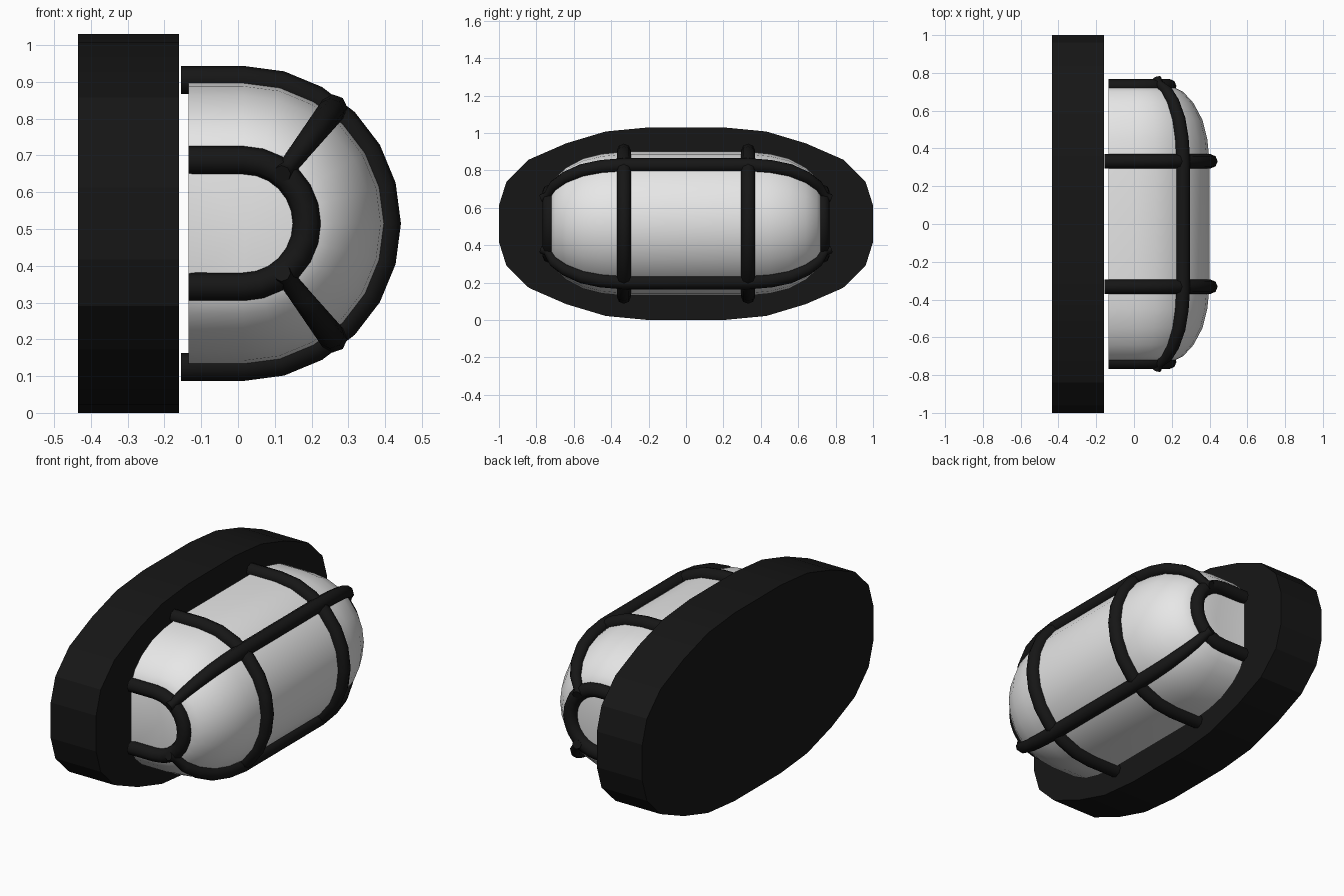
import bpy, bmesh
from math import sin, cos, radians

if "Cube" in bpy.data.objects:
    bpy.data.objects.remove(bpy.data.objects["Cube"], do_unlink=True)

CX, CZ = 0.015, 0.515      # axis of the rounded front
BACK = -0.135              # rear plane of the glass
R = 0.385                  # glass radius
TUBE = 0.038


def material(name, value, rough):
    m = bpy.data.materials.new(name)
    m.use_nodes = True
    m.diffuse_color = (value, value, value, 1)
    b = m.node_tree.nodes["Principled BSDF"]
    b.inputs["Base Color"].default_value = (value, value, value, 1)
    b.inputs["Roughness"].default_value = rough
    return m


black = material("black housing", 0.008, 0.6)
white = material("frosted white glass", 0.8, 0.5)


def finish(bm, name, mat, angle):
    bmesh.ops.recalc_face_normals(bm, faces=bm.faces)
    me = bpy.data.meshes.new(name)
    bm.to_mesh(me)
    bm.free()
    ob = bpy.data.objects.new(name, me)
    bpy.context.collection.objects.link(ob)
    me.materials.append(mat)
    bpy.ops.object.select_all(action="DESELECT")
    ob.select_set(True)
    bpy.context.view_layer.objects.active = ob
    bpy.ops.object.shade_smooth_by_angle(angle=radians(angle))
    return ob


def d_section(radius, back):
    """U-shaped outline in x and z: straight legs and a half circle."""
    arc = [(CX + radius * sin(radians(a)), CZ + radius * cos(radians(a)))
           for a in range(0, 181, 15)]
    return [(back, CZ + radius)] + arc + [(back, CZ - radius)]


def tube(name, points, radii):
    """Round bar swept along a path."""
    cu = bpy.data.curves.new(name, "CURVE")
    cu.dimensions = "3D"
    cu.bevel_depth = TUBE
    cu.bevel_resolution = 2
    cu.use_fill_caps = True
    sp = cu.splines.new("POLY")
    sp.points.add(len(points) - 1)
    for p, co, r in zip(sp.points, points, radii):
        p.co = (*co, 1)
        p.radius = r
    tmp = bpy.data.objects.new(name + "_path", cu)
    bpy.context.collection.objects.link(tmp)
    bpy.context.view_layer.update()
    me = bpy.data.meshes.new_from_object(
        tmp.evaluated_get(bpy.context.evaluated_depsgraph_get()))
    bpy.data.objects.remove(tmp, do_unlink=True)
    bm = bmesh.new()
    bm.from_mesh(me)
    bpy.data.meshes.remove(me)
    return finish(bm, name, black, 50)


# Backplate: faceted oval, extruded in x
quarter = [(0.2, 0.515), (0.43, 0.493), (0.64, 0.43),
           (0.84, 0.343), (0.96, 0.225), (1.0, 0.098)]
half = quarter + [(y, -z) for y, z in reversed(quarter)]
outline = half + [(-y, z) for y, z in reversed(half)]
bm = bmesh.new()
face = bm.faces.new([bm.verts.new((-0.435, y, CZ + z)) for y, z in outline])
moved = bmesh.ops.extrude_face_region(bm, geom=[face])["geom"]
bmesh.ops.translate(bm, vec=(0.275, 0, 0),
                    verts=[v for v in moved if isinstance(v, bmesh.types.BMVert)])
finish(bm, "backplate", black, 15)

# Glass: U sections shrinking towards both ends, (y, inset)
profile = [(0.33, 0), (0.45, 0.012), (0.55, 0.037), (0.64, 0.085),
           (0.70, 0.14), (0.735, 0.21)]
stations = [(-y, d) for y, d in reversed(profile)] + profile
bm = bmesh.new()
rings = [[bm.verts.new((x, y, z)) for x, z in d_section(R - d, BACK)]
         for y, d in stations]
for a, b in zip(rings, rings[1:]):
    for i in range(len(a)):
        j = (i + 1) % len(a)
        bm.faces.new((a[i], a[j], b[j], b[i]))
for ring, y in ((rings[0], -0.69), (rings[-1], 0.69)):    # slightly dished ends
    hub = bm.verts.new((0.02, y, CZ))
    for i in range(len(ring)):
        bm.faces.new((ring[i], ring[(i + 1) % len(ring)], hub))
finish(bm, "glass_cover", white, 65)

# Cage: two large hoops and two end hoops
for side, label in ((-1, "front"), (1, "back")):
    for name, y, radius, back in (("cage_hoop", 0.332, 0.39, -0.155),
                                  ("end_hoop", 0.73, 0.172, BACK)):
        path = [(x, side * y, z) for x, z in d_section(radius, back)]
        tube(f"{label}_{name}", path, [1] * len(path))

# Cage: long bars following the glass, thinner at their ends
for side, label in ((1, "upper"), (-1, "lower")):
    path, radii = [], []
    for y, d in [(-0.765, 0.225)] + stations + [(0.765, 0.225)]:
        r = R + 0.012 - d
        path.append((CX + r * sin(radians(38)), y * 1.01,
                     CZ + side * r * cos(radians(38))))
        radii.append(1 - 1.7 * d)
    tube(f"{label}_long_bar", path, radii)
